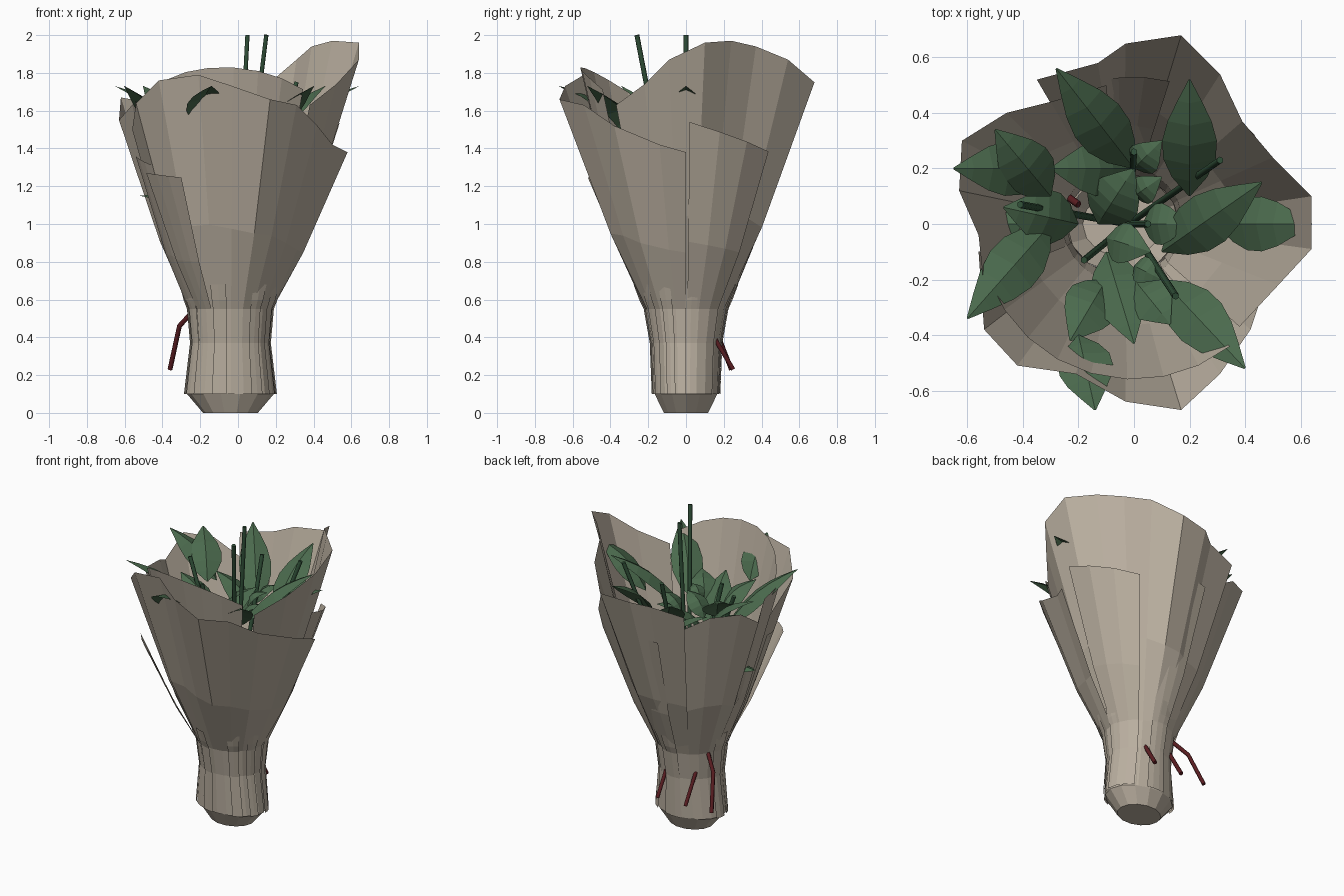
import bpy, bmesh, math
from mathutils import Vector

cube = bpy.data.objects.get("Cube")
if cube:
    bpy.data.objects.remove(cube)


def material(name, red, green, blue):
    mat = bpy.data.materials.new(name)
    mat.use_nodes = True
    mat.diffuse_color = (red, green, blue, 1)
    shader = mat.node_tree.nodes["Principled BSDF"]
    shader.inputs["Base Color"].default_value = (red, green, blue, 1)
    return mat


paper = material("kraft_paper", 0.49, 0.43, 0.35)
leaf_green = material("leaf_green", 0.07, 0.145, 0.075)
stem_green = material("stem_green", 0.03, 0.08, 0.04)
ribbon_red = material("ribbon_red", 0.1, 0.012, 0.015)

# The gathered neck is oval and sits a little off centre
neck_offset = Vector((-0.04, 0, 0))
foot_ring = (0, 0.145, 0.12)
neck_rings = [(0.1, 0.23, 0.17), (0.37, 0.2, 0.18), (0.55, 0.215, 0.21)]


def direction(degrees):
    angle = math.radians(degrees)
    return Vector((math.cos(angle), math.sin(angle), 0))


def ring_point(ring, heading, fit):
    height, width, depth = ring
    return neck_offset + Vector((width * fit * heading.x, depth * fit * heading.y, height))


def loft(name, columns, mat, capped=False):
    """Join neighbouring columns of points with quads."""
    bm = bmesh.new()
    columns = [[bm.verts.new(point) for point in column] for column in columns]
    if capped:
        bm.faces.new([column[0] for column in reversed(columns)])
        columns.append(columns[0])
    for left, right in zip(columns, columns[1:]):
        for low, high in zip(range(len(left)), range(1, len(left))):
            bm.faces.new((left[low], right[low], right[high], left[high]))
    mesh = bpy.data.meshes.new(name)
    bm.to_mesh(mesh)
    bm.free()
    mesh.materials.append(mat)
    bpy.context.collection.objects.link(bpy.data.objects.new(name, mesh))


def sheet(name, rim, fit=1.0):
    """Paper sheet rising from the neck to a row of rim points."""
    columns = []
    for point in rim:
        top = Vector(point)
        heading = Vector((top.x, top.y, 0)) - neck_offset
        heading.normalize()
        column = [ring_point(ring, heading, fit) for ring in neck_rings]
        middle = column[-1].lerp(top, 0.36)
        middle += heading * 0.025 * (top.z - column[-1].z)
        columns.append(column + [middle, top])
    loft(name, columns, paper)


def arc(start, end, panels, reach, height):
    """Rim points along a circular arc, with a rule for their height."""
    points = []
    for i in range(panels + 1):
        angle = start + (end - start) * i / panels
        point = direction(angle) * reach
        point.z = height(angle)
        points.append(point)
    return points


def leaf(name, base, tip, bow=0.05):
    """Pointed leaf, bowed along its length and creased along the midrib."""
    base, tip = Vector(base), Vector(tip)
    along = tip - base
    side = along.cross(Vector((0, 0, 1))).normalized()
    up = side.cross(along).normalized()
    half_width = min(0.1, along.length * 0.36)
    columns = []
    steps = 6
    for i in range(steps + 1):
        t = i / steps
        spread = half_width * max(0.03, math.sin(math.pi * t ** 0.85))
        rib = base + along * t + up * bow * math.sin(math.pi * t)
        edge = side * spread
        droop = up * spread * 0.35
        columns.append([rib - edge - droop, rib, rib + edge - droop])
    loft(name, columns, leaf_green)


def rod(name, points, mat):
    curve = bpy.data.curves.new(name, "CURVE")
    curve.dimensions = "3D"
    curve.bevel_depth = 0.013
    curve.bevel_resolution = 1
    curve.use_fill_caps = True
    spline = curve.splines.new("POLY")
    spline.points.add(len(points) - 1)
    for target, point in zip(spline.points, points):
        target.co = (*point, 1)
    curve.materials.append(mat)
    bpy.context.collection.objects.link(bpy.data.objects.new(name, curve))


# Closed foot of the wrap
sides = 14
foot = []
for i in range(sides):
    heading = direction(i * 360 / sides)
    foot.append([ring_point(ring, heading, 1) for ring in [foot_ring] + neck_rings[:2]])
loft("wrap_foot", foot, paper, capped=True)

# Large overlapping sheets, each with a crumpled rim
sheet("tall_back_sheet", [
    (0.38, -0.37, 1.63), (0.52, -0.22, 1.74), (0.64, -0.09, 1.87), (0.64, 0.1, 1.96),
    (0.5, 0.24, 1.97), (0.39, 0.37, 1.94), (0.31, 0.54, 1.87), (0.17, 0.68, 1.75),
    (-0.03, 0.65, 1.73), (-0.13, 0.58, 1.7), (-0.35, 0.52, 1.66)])
sheet("right_sheet", [
    (-0.1, 0.5, 1.5), (-0.3, 0.44, 1.54), (-0.46, 0.4, 1.64), (-0.62, 0.3, 1.67),
    (-0.63, 0.12, 1.55), (-0.56, -0.04, 1.63), (-0.54, -0.23, 1.65)], fit=1.02)
sheet("outer_front_sheet", [
    (-0.56, -0.1, 1.5), (-0.54, -0.38, 1.64), (-0.42, -0.51, 1.76), (-0.21, -0.54, 1.79),
    (-0.03, -0.64, 1.73), (0.17, -0.67, 1.66), (0.31, -0.54, 1.63), (0.42, -0.38, 1.52),
    (0.5, -0.14, 1.42), (0.58, 0, 1.38)], fit=1.03)
sheet("inner_front_sheet",
      arc(200, 308, 8, 0.56, lambda a: 1.83 - 0.2 * ((a - 262) / 60) ** 2))

# Shorter outer layers: name, start, end, reach, height, slope of the rim
layers = [
    ("left_outer_sheet", 2, 54, 0.54, 1.54, -0.003),
    ("front_right_outer_sheet", 216, 240, 0.6, 1.27, -0.001),
    ("right_outer_sheet", 190, 214, 0.55, 1.36, -0.002),
    ("back_outer_sheet", 76, 106, 0.53, 1.46, -0.001),
]
for name, start, end, reach, top, slope in layers:
    sheet(name, arc(start, end, 3, reach, lambda a: top + slope * (a - start)), fit=1.05)

# Short pleats gathered round the neck
for angle in (-62, -30, 8, 100, 172, 205, 248):
    reach = 0.27 - 0.04 * direction(angle).x
    sheet("neck_pleat", arc(angle - 9, angle + 9, 2, reach, lambda a: 0.68), fit=1.07)

# Leaves in three tiers; each entry is a base and a tip seen from above
rim_leaves = [
    ((0, 0.2), (-0.28, 0.56)),
    ((0.2, 0.1), (0.2, 0.52)),
    ((0.1, -0.1), (0.46, 0.15)),
    ((0.1, -0.2), (0.4, -0.52)),
    ((-0.3, 0), (-0.6, -0.34)),
    ((-0.3, 0.2), (-0.65, 0.2)),
    ((-0.2, -0.4), (-0.14, -0.67)),
    ((0.3, 0), (0.64, 0)),
    ((-0.3, 0.1), (-0.5, 0.34)),
]
inner_leaves = [
    ((0, 0.2), (-0.3, 0.2)),
    ((-0.1, -0.1), (0, -0.43)),
    ((-0.1, -0.2), (-0.23, -0.42)),
    ((-0.2, 0), (-0.47, 0.06)),
    ((0, -0.2), (0.13, -0.36)),
]
centre_leaves = [
    ((-0.13, 0), (0, 0.2)),
    ((0, 0.1), (0.1, 0.17)),
    ((-0.1, -0.05), (0.06, -0.1)),
    ((0.03, 0), (0.2, 0)),
    ((0, 0.2), (0.1, 0.3)),
    ((0, -0.15), (0.1, -0.2)),
]
tiers = [("rim_leaf", rim_leaves, 1.73), ("inner_leaf", inner_leaves, 1.53),
         ("centre_leaf", centre_leaves, 1.5)]
for name, leaves, top in tiers:
    for base, tip in leaves:
        rise = 0.75 * (Vector(tip) - Vector(base)).length
        leaf(name, (*base, top - rise), (*tip, top))
leaf("stray_leaf", (-0.4, 0, 1.16), (-0.52, 0, 1.15), bow=0)

# Stems fanning out of the neck
stem_tops = [(0.05, 0, 2), (0.15, -0.26, 2), (0, 0.26, 1.7), (0.31, 0.23, 1.75),
             (-0.41, 0.07, 1.65), (-0.18, -0.13, 1.6)]
for top in stem_tops:
    rod("stem", [(-0.03, 0, 0.3), (-0.02, 0, 0.65), top], stem_green)

# Ribbon ends hanging at the back
rod("ribbon_end_right", [(-0.2, 0.07, 0.58), (-0.31, 0.15, 0.46), (-0.36, 0.24, 0.23)],
    ribbon_red)
for name, x in (("ribbon_end_left", 0.04), ("ribbon_end_middle", -0.17)):
    rod(name, [(x, 0.13, 0.43), (x, 0.25, 0.23)], ribbon_red)
